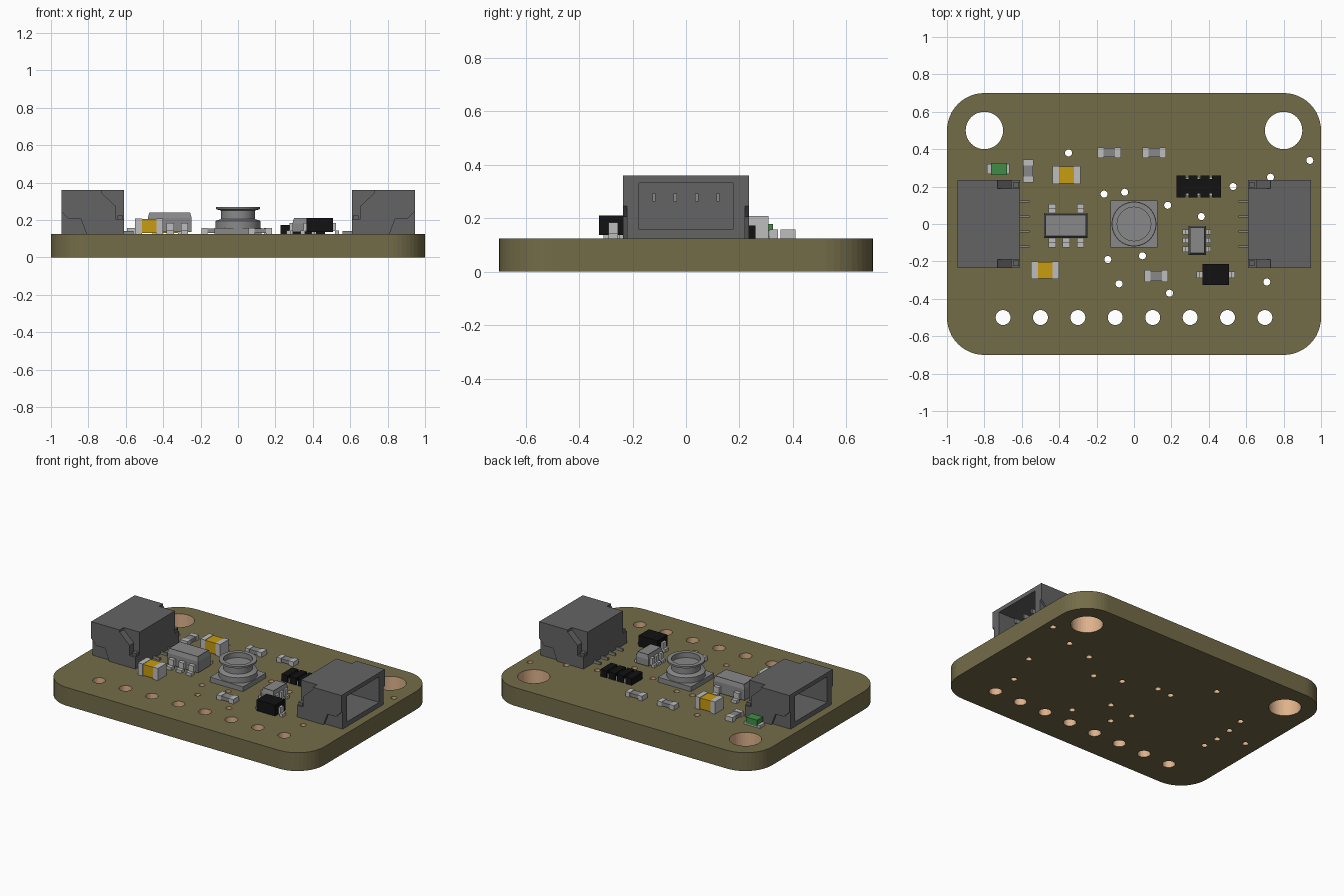
import bpy, bmesh, math
from mathutils import Matrix

if "Cube" in bpy.data.objects:
    bpy.data.objects.remove(bpy.data.objects["Cube"])

T = 0.125  # board thickness


def mat(name, r, g, b):
    m = bpy.data.materials.new(name)
    m.diffuse_color = [((c / 255 + 0.055) / 1.055) ** 2.4 if c > 10 else c / 3300 for c in (r, g, b)] + [1]
    m.use_nodes = True
    m.node_tree.nodes["Principled BSDF"].inputs["Base Color"].default_value = m.diffuse_color
    return m


OLIVE = mat("olive board", 116, 108, 73)
TAN = mat("tan hole wall", 222, 178, 140)
DARK = mat("dark grey plastic", 100, 100, 100)
GREY = mat("mid grey", 137, 137, 137)
METAL = mat("light metal", 190, 190, 190)
BLACK = mat("black", 18, 18, 18)
GOLD = mat("gold", 200, 156, 16)
GREEN = mat("green", 65, 140, 70)
EDGE = mat("charcoal rim", 62, 62, 62)


def finish(name, bm, *mats):
    bmesh.ops.recalc_face_normals(bm, faces=bm.faces)
    me = bpy.data.meshes.new(name)
    bm.to_mesh(me)
    bm.free()
    for m in mats:
        me.materials.append(m)
    ob = bpy.data.objects.new(name, me)
    bpy.context.collection.objects.link(ob)
    return ob


def add_box(bm, x0, x1, y0, y1, z0, z1, idx=0):
    mtx = Matrix.Translation(((x0 + x1) / 2, (y0 + y1) / 2, (z0 + z1) / 2)) @ \
        Matrix.Diagonal((abs(x1 - x0), abs(y1 - y0), abs(z1 - z0), 1))
    vs = bmesh.ops.create_cube(bm, size=1, matrix=mtx)["verts"]
    for f in {f for v in vs for f in v.link_faces}:
        f.material_index = idx
    return vs


def add_prism(bm, pts, y0, y1):
    """Extrude an xz outline along y."""
    a = [bm.verts.new((x, y0, z)) for x, z in pts]
    b = [bm.verts.new((x, y1, z)) for x, z in pts]
    bm.faces.new(a)
    bm.faces.new(b[::-1])
    n = len(pts)
    for i in range(n):
        bm.faces.new((a[i], b[i], b[(i + 1) % n], a[(i + 1) % n]))


def circle(cx, cy, r, n):
    return [(cx + r * math.cos(math.tau * i / n), cy + r * math.sin(math.tau * i / n)) for i in range(n)]


# Board: rounded outline with mounting holes, header holes and vias
holes = [(s * 0.8, 0.5, 0.1, 40) for s in (-1, 1)]
holes += [(-0.7 + 0.2 * i, -0.5, 0.04, 24) for i in range(8)]
vias = [(-.35, .38), (-.16, .16), (-.05, .17), (.18, .1), (.36, .04), (.53, .2), (.73, .25), (.94, .34),
        (.045, -.17), (-.14, -.19), (-.08, -.32), (.19, -.37), (.71, -.31), (.8, -.06),
        (-.7, .19), (-.72, .06), (-.73, -.07), (-.72, -.18), (-.9, 0)]
holes += [(x, y, 0.019, 16) for x, y in vias]
outline = []
for k, (cx, cy) in enumerate([(.8, .5), (-.8, .5), (-.8, -.5), (.8, -.5)]):
    for i in range(13):
        a = math.pi / 2 * (k + i / 12)
        outline.append((cx + 0.2 * math.cos(a), cy + 0.2 * math.sin(a)))
cu = bpy.data.curves.new("board_outline", "CURVE")
cu.dimensions = "2D"
cu.fill_mode = "BOTH"
cu.extrude = T / 2
for loop in [outline] + [circle(*h) for h in holes]:
    sp = cu.splines.new("POLY")
    sp.points.add(len(loop) - 1)
    for p, (x, y) in zip(sp.points, loop):
        p.co = (x, y, 0, 1)
    sp.use_cyclic_u = True
tmp = bpy.data.objects.new("board_outline", cu)
bpy.context.collection.objects.link(tmp)
bpy.context.view_layer.update()
src = tmp.evaluated_get(bpy.context.evaluated_depsgraph_get()).to_mesh()
bm = bmesh.new()
bm.from_mesh(src)
bpy.data.objects.remove(tmp)
bmesh.ops.remove_doubles(bm, verts=bm.verts, dist=1e-5)
bmesh.ops.translate(bm, verts=bm.verts, vec=(0, 0, T / 2))
bm.normal_update()
for f in bm.faces:
    c = f.calc_center_median()
    in_hole = any(math.hypot(c.x - h[0], c.y - h[1]) < h[2] + 0.004 for h in holes)
    f.material_index = int(abs(f.normal.z) < 0.5 and in_hole)
    f.smooth = False
finish("board", bm, OLIVE, TAN)

# Side connectors: hollow shell open outward, notched end plates, pins
for s, side in ((-1, "left"), (1, "right")):
    bm = bmesh.new()
    for x0, x1, y0, y1, z0, z1 in [(.61, .945, -.19, .19, .332, .36), (.61, .945, -.19, .19, T, .157),
                                   (.61, .69, -.19, .19, .157, .332), (.69, .945, -.19, -.175, .157, .332),
                                   (.69, .945, .175, .19, .157, .332)]:
        add_box(bm, s * x0, s * x1, y0, y1, z0, z1)
    notch = [(.61, T), (.61, .205), (.655, .205), (.655, .275), (.73, .345), (.73, .36), (.945, .36)]
    inner = notch + [(.945, T)]
    outer = notch + [(.945, .245), (.905, .205), (.84, .205), (.81, T)]
    for e in (-1, 1):
        add_prism(bm, [(s * x, z) for x, z in inner], e * .19, e * .22)
        add_prism(bm, [(s * x, z) for x, z in outer], e * .22, e * .235)
        # solder tab in the notch
        add_box(bm, s * .615, s * .645, e * .195, e * .225, .205, .225)
    finish(f"{side}_connector", bm, DARK)
    bm = bmesh.new()
    for y in (-.12, -.04, .04, .12):
        add_box(bm, s * .56, s * .62, y - .006, y + .006, T, .142)
        add_box(bm, s * .68, s * .86, y - .006, y + .006, .262, .292)
    finish(f"{side}_connector_pins", bm, GREY)

# Inductor: square foot and lathed spool with a recessed top
bm = bmesh.new()
add_box(bm, -.125, .125, -.125, .125, T, .158)
finish("inductor_foot", bm, GREY)
profile = [(0, .15), (.12, .15), (.12, .195), (.09, .205), (.09, .25), (.118, .258), (.118, .27),
           (.09, .27), (.09, .235), (0, .235)]
bm = bmesh.new()
vs = [bm.verts.new((r, 0, z)) for r, z in profile]
es = [bm.edges.new(p) for p in zip(vs, vs[1:])]
bmesh.ops.spin(bm, geom=vs + es, cent=(0, 0, 0), axis=(0, 0, 1), angle=math.tau, steps=40)
bmesh.ops.remove_doubles(bm, verts=bm.verts, dist=1e-5)
spool = finish("inductor_spool", bm, GREY)
bpy.context.view_layer.objects.active = spool
spool.select_set(True)
bpy.ops.object.shade_smooth_by_angle(angle=math.radians(30))
spool.select_set(False)


# Two-terminal parts: metal ends around a coloured middle
def two_terminal(name, cx, cy, length, width, top, end, core, vertical=False):
    bm = bmesh.new()
    h, w = length / 2, width / 2
    for e in (-1, 1):
        add_box(bm, e * (h - end), e * h, -w, w, T, top, 1)
    add_box(bm, -h + end, h - end, -w + .003, w - .003, T + .005, top - .003)
    rot = Matrix.Rotation(math.pi / 2 if vertical else 0, 4, "Z")
    bmesh.ops.transform(bm, matrix=Matrix.Translation((cx, cy, 0)) @ rot, verts=bm.verts)
    finish(name, bm, core, METAL)


two_terminal("back_gold_capacitor", -.36, .262, .15, .095, .208, .035, GOLD)
two_terminal("front_gold_capacitor", -.475, -.247, .15, .095, .208, .036, GOLD)
two_terminal("back_left_resistor", -.132, .382, .126, .056, .157, .032, GREY)
two_terminal("back_right_resistor", .108, .382, .126, .056, .157, .032, GREY)
two_terminal("front_resistor", .118, -.278, .126, .062, .157, .032, GREY)
two_terminal("side_resistor", -.565, .284, .122, .056, .157, .032, GREY, True)

# Green indicator light on a metal base
bm = bmesh.new()
add_box(bm, -.785, -.665, .267, .322, T, .145, 1)
add_box(bm, -.765, -.68, .263, .325, .135, .178)
finish("indicator_light", bm, GREEN, METAL)


# Chips: tapered body with a dark rim, and stepped legs
def chip(name, x0, x1, y0, y1, top):
    bm = bmesh.new()
    vs = add_box(bm, x0, x1, y0, y1, .135, top)
    f = max({f for v in vs for f in v.link_faces}, key=lambda f: f.calc_center_median().z)
    cap = bmesh.ops.extrude_face_region(bm, geom=[f])["geom"]
    for v in [v for v in vs if v.co.z > .15]:
        v.co.z -= .03
    bmesh.ops.delete(bm, geom=[f], context="FACES_KEEP_BOUNDARY")
    top_face = next(g for g in cap if isinstance(g, bmesh.types.BMFace))
    c = top_face.calc_center_median()
    for v in top_face.verts:
        for i in (0, 1):
            v.co[i] -= math.copysign(.008, v.co[i] - c[i])
    for g in bmesh.ops.inset_region(bm, faces=[top_face], thickness=.006)["faces"]:
        g.material_index = 1
    finish(name, bm, GREY, EDGE)


def add_leg(bm, x, y, dx, dy, reach, w):
    """Leg leaving (x, y) in direction (dx, dy): a shoulder and a flat foot."""
    for a, b, z0, z1 in [(-.01, reach * .5, .14, .185), (reach * .3, reach, T, .145)]:
        xa, xb = (x + dx * a, x + dx * b) if dx else (x - w, x + w)
        ya, yb = (y + dy * a, y + dy * b) if dy else (y - w, y + w)
        add_box(bm, xa, xb, ya, yb, z0, z1)


chip("large_chip", -.482, -.248, -.075, .058, .24)
bm = bmesh.new()
for x in (-.437, -.361, -.286):
    add_leg(bm, x, -.075, 0, -1, .05, .02)
    if x != -.361:
        add_leg(bm, x, .058, 0, 1, .05, .02)
finish("large_chip_legs", bm, METAL)

chip("small_chip", .291, .386, -.165, -.01, .21)
bm = bmesh.new()
for y in (-.043, -.088, -.135):
    add_leg(bm, .291, y, -1, 0, .033, .014)
    add_leg(bm, .386, y, 1, 0, .025, .014)
finish("small_chip_legs", bm, METAL)

# Diode
bm = bmesh.new()
add_box(bm, .367, .508, -.325, -.215, .137, .211)
finish("diode", bm, BLACK)
bm = bmesh.new()
for x, d in ((.367, -1), (.508, 1)):
    add_leg(bm, x, -.272, d, 0, .032, .018)
finish("diode_legs", bm, METAL)

# Resistor array: black bar with four lobes per side and metal between
bm = bmesh.new()
add_box(bm, .228, .465, .162, .24, .13, .168)
for i in range(4):
    x = .252 + i * .0633
    add_box(bm, x - .024, x + .024, .142, .26, T, .172)
finish("resistor_array", bm, BLACK)
bm = bmesh.new()
for i in range(3):
    x = .2837 + i * .0633
    add_box(bm, x - .007, x + .007, .15, .252, T, .15)
finish("resistor_array_pads", bm, METAL)
